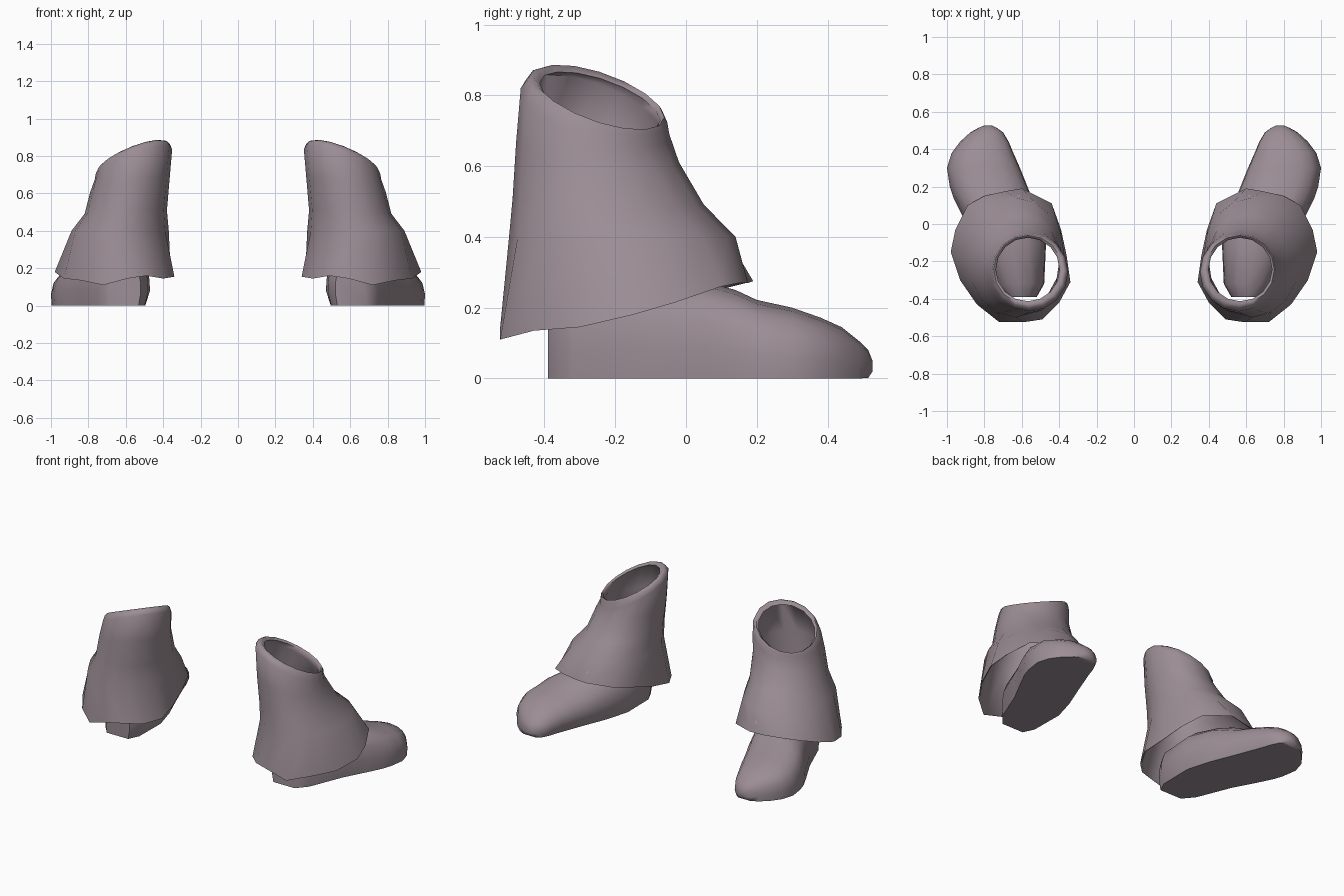
import bpy, bmesh, math

cube = bpy.data.objects.get("Cube")
if cube:
    bpy.data.objects.remove(cube, do_unlink=True)

# One flat colour
leather = bpy.data.materials.new("mauve_grey_leather")
leather.use_nodes = True
colour = (0.33, 0.27, 0.30, 1.0)
leather.diffuse_color = colour
bsdf = leather.node_tree.nodes["Principled BSDF"]
bsdf.inputs["Base Color"].default_value = colour
bsdf.inputs["Roughness"].default_value = 0.8

SIDES = 16


def loft(name, rings, side, closed, sharp_angle):
    """Skin a list of point rings; closed joins last to first, otherwise cap the ends."""
    bm = bmesh.new()
    loops = [[bm.verts.new((side * x, y, z)) for x, y, z in ring] for ring in rings]
    following = loops[1:] + ([loops[0]] if closed else [])
    for lower, upper in zip(loops, following):
        count = len(lower)
        for i in range(count):
            j = (i + 1) % count
            bm.faces.new((lower[i], lower[j], upper[j], upper[i]))
    if not closed:
        bm.faces.new(loops[0])
        bm.faces.new(loops[-1])
    bmesh.ops.recalc_face_normals(bm, faces=bm.faces[:])
    mesh = bpy.data.meshes.new(name)
    bm.to_mesh(mesh)
    bm.free()
    mesh.materials.append(leather)
    obj = bpy.data.objects.new(name, mesh)
    bpy.context.collection.objects.link(obj)
    bpy.ops.object.select_all(action="DESELECT")
    obj.select_set(True)
    bpy.context.view_layer.objects.active = obj
    bpy.ops.object.shade_smooth_by_angle(angle=math.radians(sharp_angle))
    return obj


def oval(cx, cy, z, rx, ry, tilt):
    """Oval ring that leans down towards the outside and the toe."""
    ring = []
    for i in range(SIDES):
        angle = math.tau * i / SIDES
        dx, dy = rx * math.cos(angle), ry * math.sin(angle)
        ring.append((cx + dx, cy + dy, z - tilt * (0.39 * dx + 0.31 * dy)))
    return ring


def shrink(ring, factor, lift=0.0):
    """Pull a ring towards its centre to form the lining."""
    cx = sum(p[0] for p in ring) / len(ring)
    cy = sum(p[1] for p in ring) / len(ring)
    return [(cx + (x - cx) * factor, cy + (y - cy) * factor, z + lift) for x, y, z in ring]


# Uneven hem of the cuff, starting at the outer side and passing over the toe
hem = [
    (.98, -.15, .18), (.955, -.03, .215), (.89, .1, .26), (.80, .15, .27),
    (.69, .175, .27), (.6, .19, .275), (.44, .11, .255), (.39, -.03, .22),
    (.36, -.17, .18), (.34, -.31, .155), (.40, -.42, .145), (.49, -.51, .16),
    (.59, -.525, .145), (.72, -.525, .11), (.84, -.43, .135), (.93, -.3, .145),
]

# Leg of the cuff, from the flare up to the rim
leg = [
    oval(.63, -.18, .40, .26, .32, 0),
    oval(.60, -.22, .50, .22, .27, .1),
    oval(.578, -.25, .64, .212, .23, .4),
    oval(.559, -.257, .755, .207, .21, 1),
]
rim = [
    oval(.562, -.25, .785, .198, .197, 1),
    oval(.566, -.245, .795, .184, .184, 1),
    oval(.568, -.243, .782, .170, .170, 1),
]
lining = [shrink(ring, .9) for ring in reversed(leg)]
cuff_rings = [hem] + leg + rim + lining + [shrink(hem, .97, .006)]

# Foot cross-section: (across from -1 to 1, height from 0 to 1)
section = [
    (-.86, 0), (-1, .28), (-.97, .55), (-.82, .78), (-.48, .95), (0, 1),
    (.45, .95), (.76, .82), (.93, .6), (1, .3), (.98, 0),
]

# Foot stations from heel to toe: y, inner x, outer x, bottom, top
stations = [
    (-.39, .52, .69, 0, .24), (-.32, .48, .75, 0, .27), (-.1, .47, .84, 0, .29),
    (.05, .51, .92, 0, .275), (.14, .545, .965, 0, .25), (.2, .57, .985, 0, .222),
    (.3, .61, 1.0, 0, .2), (.38, .645, .975, 0, .172), (.44, .67, .93, 0, .145),
    (.49, .70, .875, 0, .105), (.515, .735, .83, .002, .08), (.527, .76, .80, .02, .05),
]
foot_rings = []
for y, inner, outer, bottom, top in stations:
    middle, half = (inner + outer) / 2, (outer - inner) / 2
    foot_rings.append([(middle + half * u, y, bottom + (top - bottom) * v) for u, v in section])

# Both boots, mirrored across the centre
for label, side in (("left", 1), ("right", -1)):
    loft(label + "_boot_cuff", cuff_rings, side, True, 70)
    loft(label + "_boot_foot", foot_rings, side, False, 55)
